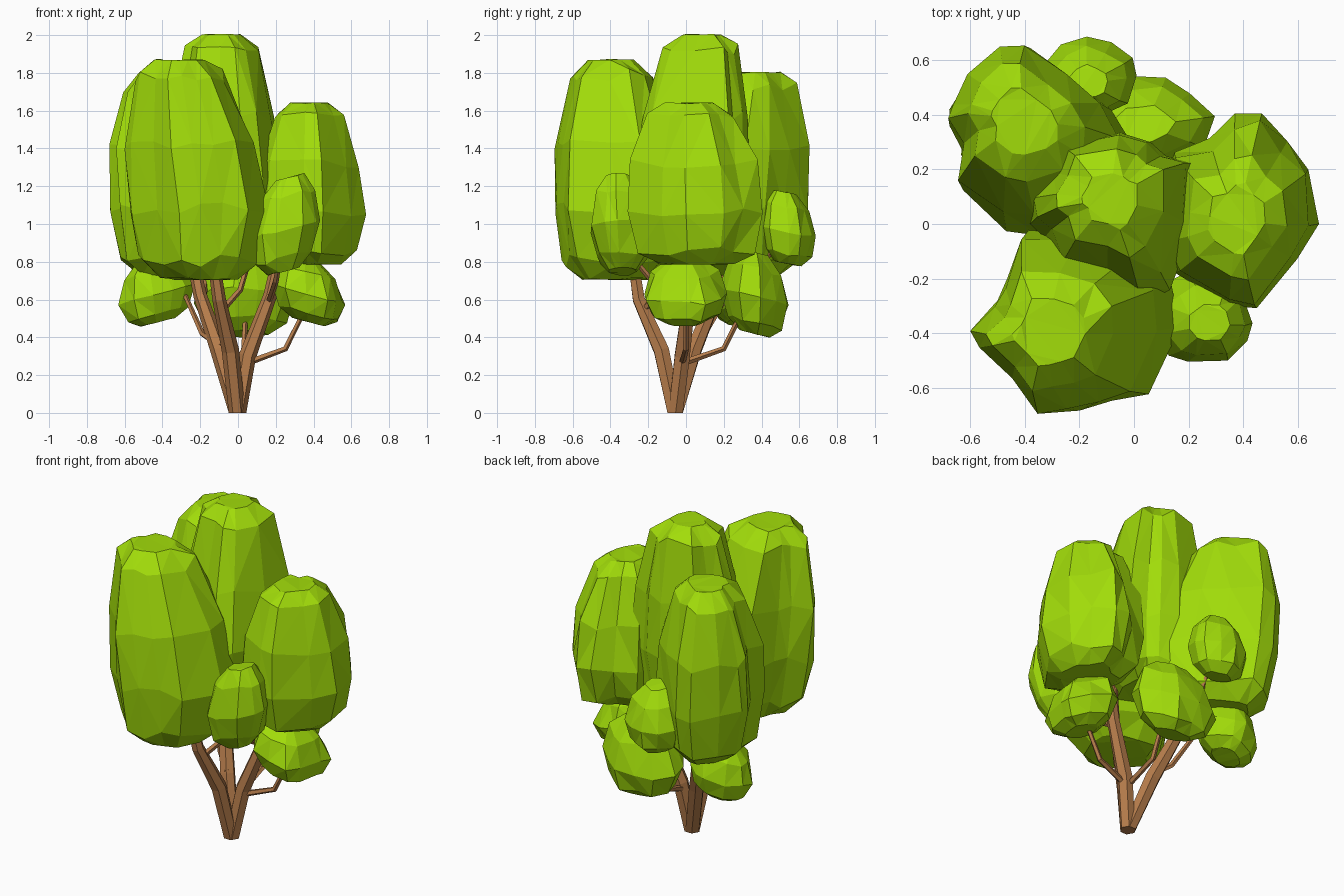
import bpy, bmesh, math, random
from mathutils import Vector

if "Cube" in bpy.data.objects:
    bpy.data.objects.remove(bpy.data.objects["Cube"])


def material(name, color):
    m = bpy.data.materials.new(name)
    m.diffuse_color = color
    m.use_nodes = True
    m.node_tree.nodes["Principled BSDF"].inputs["Base Color"].default_value = m.diffuse_color
    return m


LEAF = material("leaf_green", (0.36, 0.72, 0.003, 1))
BARK = material("bark_brown", (0.46, 0.2, 0.07, 1))


def loft(name, rings, mat, triangulate=False):
    """Skin a stack of rings, cap both ends, flat shaded."""
    bm = bmesh.new()
    rows = [[bm.verts.new(p) for p in r] for r in rings]
    n = len(rows[0])
    for a, b in zip(rows, rows[1:]):
        for i in range(n):
            j = (i + 1) % n
            bm.faces.new((a[i], a[j], b[j], b[i]))
    bm.faces.new(rows[0][::-1])
    bm.faces.new(rows[-1])
    if triangulate:
        bmesh.ops.triangulate(bm, faces=bm.faces[:])
    bmesh.ops.recalc_face_normals(bm, faces=bm.faces[:])
    me = bpy.data.meshes.new(name)
    bm.to_mesh(me)
    bm.free()
    me.materials.append(mat)
    ob = bpy.data.objects.new(name, me)
    bpy.context.collection.objects.link(ob)
    return ob


# height fraction, radius fraction
TALL = [(0, .55), (.08, .84), (.32, 1), (.62, .92), (.93, .63), (1, .36)]
SLIM = [(0, .55), (.08, .84), (.3, 1), (.62, .86), (.93, .62), (1, .32)]
ROUND = [(0, .45), (.14, .8), (.45, 1), (.8, .78), (1, .4)]


def clump(name, plan, mid, top, z0, z1, seed, profile=TALL, shear=(0, 0)):
    """Faceted leaf mass: plan outline scaled by a profile, leaning from mid to top."""
    rnd = random.Random(seed)
    h = z1 - z0
    rib = [rnd.uniform(-.06, .06) for _ in plan]
    rings = []
    for k, (t, r) in enumerate(profile):
        lean = max(0, (t - .35) / .65)
        cx = mid[0] + (top[0] - mid[0]) * lean
        cy = mid[1] + (top[1] - mid[1]) * lean
        end = k in (0, len(profile) - 1)
        ring = []
        for (px, py), g in zip(plan, rib):
            f = r * (1 + (0 if r == 1 else g) + rnd.uniform(-.02, .02))
            dx, dy = (px - mid[0]) * f, (py - mid[1]) * f
            dz = rnd.uniform(-.03, .03) * h * (.2 if end else 1)
            ring.append((cx + dx, cy + dy,
                         z0 + t * h + dz + shear[0] * dx + shear[1] * dy))
        rings.append(ring)
    loft(name, rings, LEAF, True)


def oval(x0, x1, y0, y1, seed, n=11):
    """Irregular ribbed outline that fills the given box."""
    rnd = random.Random(seed)
    pts = []
    for i in range(n):
        a = 2 * math.pi * (i + rnd.uniform(-.25, .25)) / n
        f = rnd.uniform(.86, 1.05)
        pts.append((f * math.cos(a), f * math.sin(a)))
    lo = [min(p[k] for p in pts) for k in (0, 1)]
    hi = [max(p[k] for p in pts) for k in (0, 1)]
    return [(x0 + (x1 - x0) * (p[0] - lo[0]) / (hi[0] - lo[0]),
             y0 + (y1 - y0) * (p[1] - lo[1]) / (hi[1] - lo[1])) for p in pts]


def small(name, box, top, z0, z1, seed, shear=(0, 0)):
    mid = ((box[0] + box[1]) / 2, (box[2] + box[3]) / 2)
    clump(name, oval(*box, seed), mid, top, z0, z1, seed, ROUND, shear)


def limb(name, pts, radii, n=6):
    """Tapered faceted tube through a few points."""
    pts = [Vector(p) for p in pts]
    rings = []
    for i, p in enumerate(pts):
        d = (pts[min(i + 1, len(pts) - 1)] - pts[max(i - 1, 0)]).normalized()
        if i == 0 and p.z == 0:
            d = Vector((0, 0, 1))
        u = Vector((0, 1, 0)).cross(d).normalized()
        v = d.cross(u)
        rings.append([p + radii[i] * (math.cos(a) * u + math.sin(a) * v)
                      for a in (2 * math.pi * k / n for k in range(n))])
    loft(name, rings, BARK)


# Large crown masses, each with its own outline seen from above
clump("crown_front",
      [(.17, -.38), (.14, -.22), (.05, -.08), (-.16, -.03), (-.38, -.02), (-.46, -.2), (-.50, -.28),
       (-.57, -.38), (-.56, -.45), (-.43, -.58), (-.31, -.69), (-.20, -.69), (-.08, -.65), (.05, -.62)],
      (-.20, -.37), (-.31, -.40), .71, 1.87, 3)
clump("crown_center",
      [(.22, -.02), (.22, .22), (.12, .25), (.06, .30), (-.05, .34), (-.28, .29), (-.35, .20),
       (-.41, .08), (-.38, .0), (-.33, -.05), (-.28, -.18), (-.10, -.24), (.03, -.30), (.13, -.24)],
      (-.09, .03), (-.09, .085), .87, 2.0, 5, SLIM)
clump("crown_right",
      [(.68, 0), (.64, .2), (.56, .30), (.47, .41), (.37, .41), (.28, .31), (.15, .26),
       (.10, .08), (.10, -.06), (.15, -.18), (.35, -.30), (.45, -.31), (.60, -.13)],
      (.39, .05), (.38, .02), .79, 1.64, 8)
clump("crown_back",
      [(0, .28), (-.08, .42), (-.22, .52), (-.38, .65), (-.48, .65), (-.60, .53), (-.68, .42),
       (-.68, .36), (-.62, .26), (-.63, .12), (-.47, -.03), (-.34, -.04), (-.12, .02), (-.02, .12)],
      (-.34, .29), (-.40, .37), .73, 1.80, 11)

# Small leaf masses, boxed by x and y range
small("leaf_front_right", (.06, .43, -.50, -.17), (.28, -.36), .75, 1.25, 21, (.25, 0))
small("leaf_low_right", (.18, .57, -.22, .22), (.36, -.01), .48, .81, 22, (-.25, 0))
small("leaf_low_back", (-.23, .30, .18, .54), (.04, .36), .42, .85, 23, (0, -.25))
small("leaf_high_back", (-.34, .01, .38, .69), (-.17, .52), .79, 1.17, 24, (0, -.2))
small("leaf_low_left", (-.63, -.22, .12, .46), (-.46, .28), .48, .81, 25, (.25, 0))

# Main trunks splitting from one base
THICK = (.044, .046, .036, .028)
limb("trunk_front", [(-.005, -.06, 0), (-.04, -.13, .33), (-.10, -.25, .60), (-.15, -.30, .95)], THICK)
limb("trunk_right", [(.0, -.055, 0), (.05, -.02, .30), (.17, .02, .62), (.24, .05, .95)], THICK)
limb("trunk_back", [(-.005, -.055, 0), (-.10, .04, .33), (-.20, .16, .62), (-.27, .25, .95)], THICK)

# Thin side branches
THIN = (.018, .016, .013)
TWIGS = [
    ("right", [(.06, -.02, .27), (.25, .0, .34), (.35, .0, .54)]),
    ("back", [(.03, .0, .27), (.03, .2, .34), (.04, .30, .54)]),
    ("left", [(-.09, .02, .35), (-.19, .10, .42), (-.28, .22, .62)]),
    ("front_right", [(.16, .03, .58), (.20, -.18, .70), (.23, -.33, .88)]),
    ("inner", [(-.08, -.22, .55), (.01, -.13, .65), (.10, -.05, .95)]),
    ("high_back", [(-.19, .14, .58), (-.17, .34, .70), (-.16, .5, .92)]),
]
for label, path in TWIGS:
    limb("branch_" + label, path, THIN, 5)
